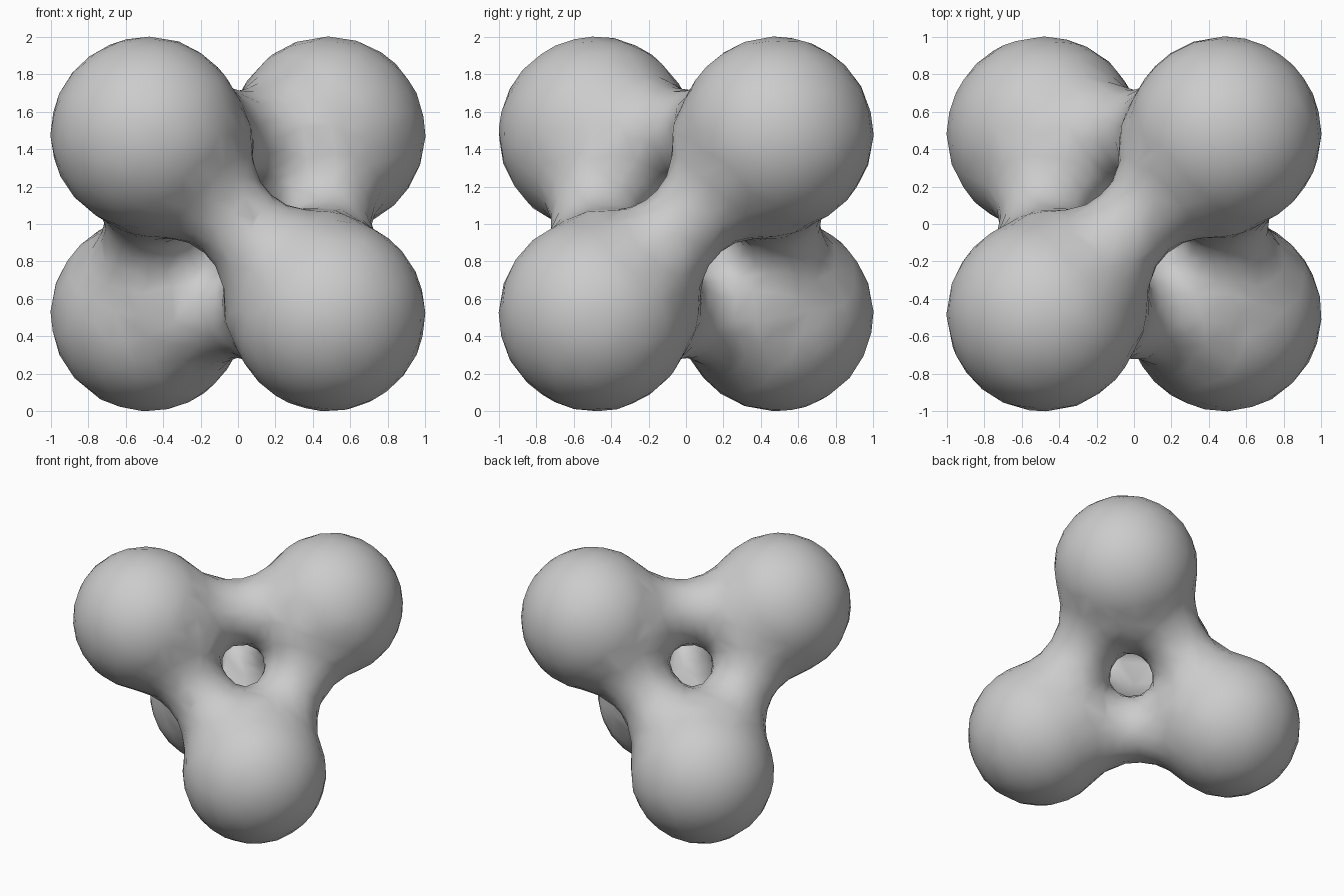
import bpy, bmesh, math
from itertools import combinations
from mathutils import Vector, Matrix

cube = bpy.data.objects.get("Cube")
if cube:
    bpy.data.objects.remove(cube, do_unlink=True)

C = 0.483          # lobe offset from the centre on each axis
LOBE_R = 0.517
WAIST_R = 0.232    # neck radius at its middle
BLEND = 14.0       # higher means tighter fillets where necks meet
MID = Vector((0, 0, 1))

# Four lobes on alternate corners of a cube, one neck along each tetrahedron edge
lobes = [MID + C * Vector(s) for s in ((-1, -1, 1), (1, -1, -1), (1, 1, 1), (-1, 1, -1))]
necks = [((a + b) / 2, (b - a).normalized()) for a, b in combinations(lobes, 2)]

# Hourglass neck profile: an arc tangent to both lobes and to the waist
HALF = C * math.sqrt(2)
ARC_R = (HALF ** 2 + WAIST_R ** 2 - LOBE_R ** 2) / (2 * (LOBE_R - WAIST_R))
T_END = HALF * ARC_R / (ARC_R + LOBE_R)


def field(p):
    """Distance to the lobes and the mutually blended hourglass necks."""
    total = 0.0
    for m, axis in necks:
        t = max(-T_END, min(T_END, (p - m).dot(axis)))
        radius = WAIST_R + ARC_R - math.sqrt(ARC_R ** 2 - t * t)
        total += math.exp(-BLEND * ((p - m - axis * t).length - radius))
    lobe = min((p - c).length for c in lobes) - LOBE_R
    return min(lobe, -math.log(total) / BLEND)


def project(p):
    """Move a point onto the blended surface."""
    h = 1e-3
    for _ in range(5):
        f = field(p)
        g = Vector([(field(p + h * e) - f) / h for e in Matrix.Identity(3)])
        if g.length < 0.2:
            break
        p = p - g * (max(-0.05, min(0.05, f)) / g.length_squared)
    return p


# Rough overlapping primitives
bm = bmesh.new()
for c in lobes:
    bmesh.ops.create_icosphere(bm, subdivisions=3, radius=LOBE_R,
                               matrix=Matrix.Translation(c))
for m, axis in necks:
    turn = axis.to_track_quat('Z', 'Y').to_matrix().to_4x4()
    bmesh.ops.create_cone(bm, cap_ends=True, segments=24, radius1=WAIST_R, radius2=WAIST_R,
                          depth=2 * HALF, matrix=Matrix.Translation(m) @ turn)
mesh = bpy.data.meshes.new("four_lobed_body")
bm.to_mesh(mesh)
bm.free()
body = bpy.data.objects.new("four_lobed_body", mesh)
bpy.context.collection.objects.link(body)

# Fuse them into a single skin
remesh = body.modifiers.new("fuse", 'REMESH')
remesh.mode = 'VOXEL'
remesh.voxel_size = 0.05
bpy.context.view_layer.update()
fused = bpy.data.meshes.new_from_object(body.evaluated_get(bpy.context.evaluated_depsgraph_get()))
body.modifiers.clear()
body.data = fused
bpy.data.meshes.remove(mesh)
fused.name = "four_lobed_body"

# Even out the skin, then settle it on the lobes and fillets
bm = bmesh.new()
bm.from_mesh(fused)
for _ in range(2):
    bmesh.ops.smooth_vert(bm, verts=bm.verts, factor=0.5,
                          use_axis_x=True, use_axis_y=True, use_axis_z=True)
    for v in bm.verts:
        v.co = project(v.co.copy())
for f in bm.faces:
    f.smooth = True
bmesh.ops.recalc_face_normals(bm, faces=bm.faces)
bm.to_mesh(fused)
bm.free()

# Coarse, irregular facets: large on the lobes, finer round the necks
facets = body.modifiers.new("facets", 'DECIMATE')
facets.ratio = 0.14

# Plain grey finish
grey = bpy.data.materials.new("light_grey")
grey.use_nodes = True
colour = (0.6, 0.6, 0.6, 1.0)
grey.diffuse_color = colour
grey.node_tree.nodes["Principled BSDF"].inputs["Base Color"].default_value = colour
fused.materials.clear()
fused.materials.append(grey)
